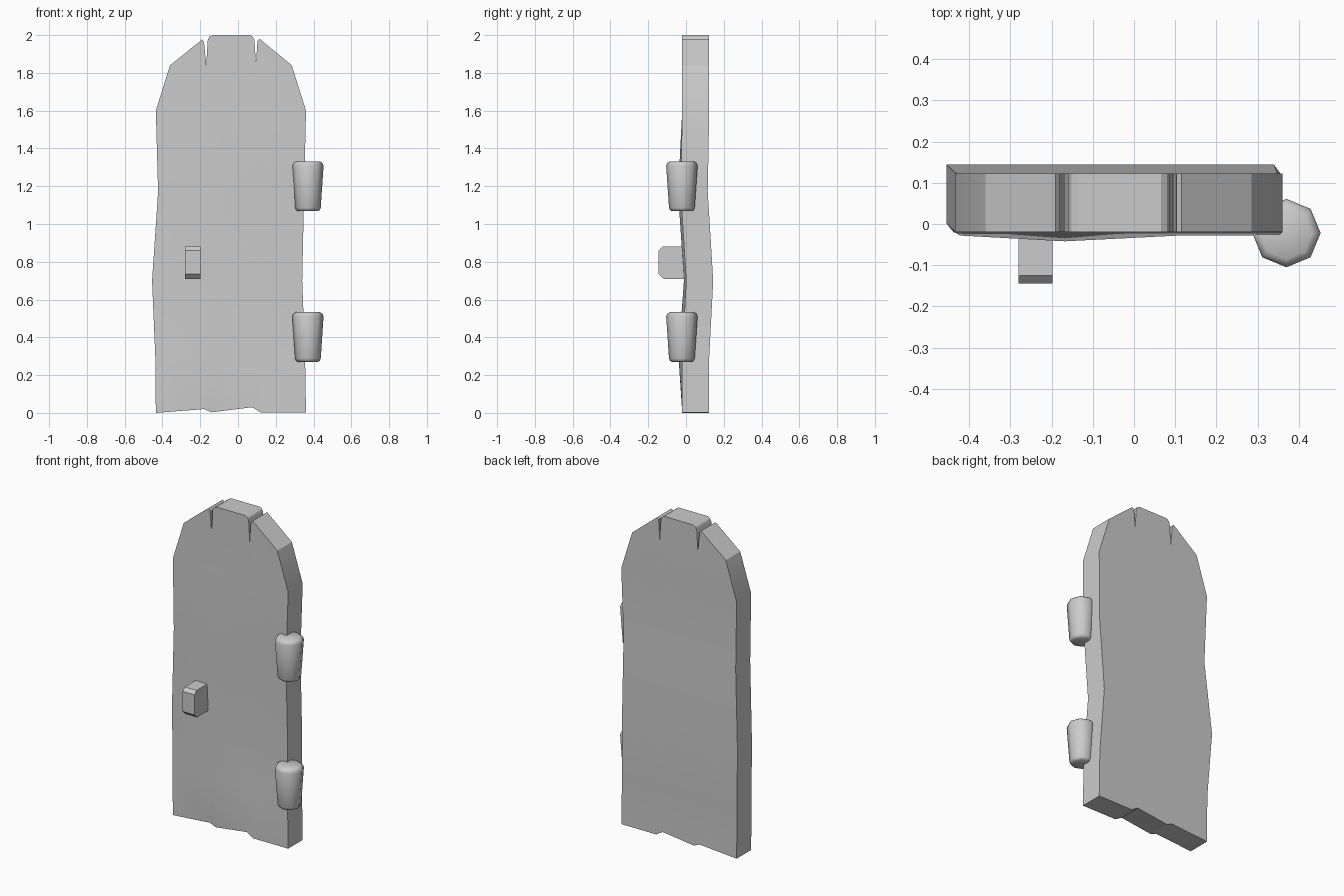
import bpy, bmesh, math
from mathutils import Vector

if "Cube" in bpy.data.objects:
    bpy.data.objects.remove(bpy.data.objects["Cube"])


def finish(bm, name, smooth=None):
    bmesh.ops.recalc_face_normals(bm, faces=bm.faces)
    me = bpy.data.meshes.new(name)
    bm.to_mesh(me)
    bm.free()
    ob = bpy.data.objects.new(name, me)
    bpy.context.collection.objects.link(ob)
    if smooth:
        bpy.ops.object.select_all(action='DESELECT')
        bpy.context.view_layer.objects.active = ob
        ob.select_set(True)
        bpy.ops.object.shade_smooth_by_angle(angle=math.radians(smooth))
    return ob


def prism(points, to_3d, depth):
    bm = bmesh.new()
    face = bm.faces.new([bm.verts.new(to_3d(*p)) for p in points])
    ext = bmesh.ops.extrude_face_region(bm, geom=[face])
    for v in ext['geom']:
        if isinstance(v, bmesh.types.BMVert):
            v.co += Vector(depth)
    return bm


# Door slab: worn outline with split top and chipped bottom
outline = [(-.435, .0), (-.18, .02), (-.14, .003), (.075, .03), (.12, .003), (.36, .003),
           (.36, 1.6), (.285, 1.84), (.115, 1.98), (.103, 1.97), (.095, 1.845),
           (.087, 1.975), (.08, 1.99), (.065, 2.0), (-.135, 2.0), (-.152, 1.99),
           (-.16, 1.975), (-.168, 1.84), (-.18, 1.965), (-.19, 1.977), (-.36, 1.84), (-.435, 1.6)]
bm = prism(outline, lambda x, z: (x, -.02, z), (0, .143, 0))
# rows that warp: height -> (left shift, right shift, depth shift, front bulge)
rows = {.3: (-.003, -.005, 0, -.02), .7: (-.02, -.02, .021, -.012),
        1.17: (.012, -.01, -.008, -.014), 1.6: (0, 0, 0, 0)}
cuts = [((0, 0, z), (0, 0, 1)) for z in rows] + [((x, 0, 0), (1, 0, 0)) for x in (-.168, .11)]
for co, no in cuts:
    bmesh.ops.bisect_plane(bm, geom=bm.verts[:] + bm.edges[:] + bm.faces[:],
                           plane_co=co, plane_no=no, dist=1e-4)
for v in bm.verts:
    for z, (left, right, depth, bulge) in rows.items():
        if abs(v.co.z - z) < .002:
            front = v.co.y < 0
            x = v.co.x
            v.co.y += depth
            if x < -.4:
                v.co.x += left
            elif x > .3:
                v.co.x += right
            elif front and abs(x + .168) < .01:
                v.co.y += bulge
bmesh.ops.triangulate(bm, faces=[f for f in bm.faces if len(f.verts) > 3])
finish(bm, "door_slab", 30)

# Handle block with chamfered front corners
profile = [(.01, .71), (-.12, .71), (-.145, .735), (-.145, .86), (-.125, .88), (.01, .88)]
finish(prism(profile, lambda y, z: (-.28, y, z), (.082, 0, 0)), "door_handle", 40)


# Hinges: eight-sided tapered barrels with rounded rims
def hinge(name, z0):
    bm = bmesh.new()
    rings = []
    for r, z in [(.053, 0), (.063, .006), (.068, .018), (.083, .24), (.077, .255), (.063, .264)]:
        rings.append([bm.verts.new((.37 + r * math.cos(a * math.pi / 4),
                                    -.022 + r * math.sin(a * math.pi / 4), z0 + z))
                      for a in range(8)])
    for lo, hi in zip(rings, rings[1:]):
        for i in range(8):
            j = (i + 1) % 8
            bm.faces.new((lo[i], lo[j], hi[j], hi[i]))
    bm.faces.new(rings[0][::-1])
    bm.faces.new(rings[-1])
    finish(bm, name, 60)


hinge("upper_hinge", 1.068)
hinge("lower_hinge", .27)
